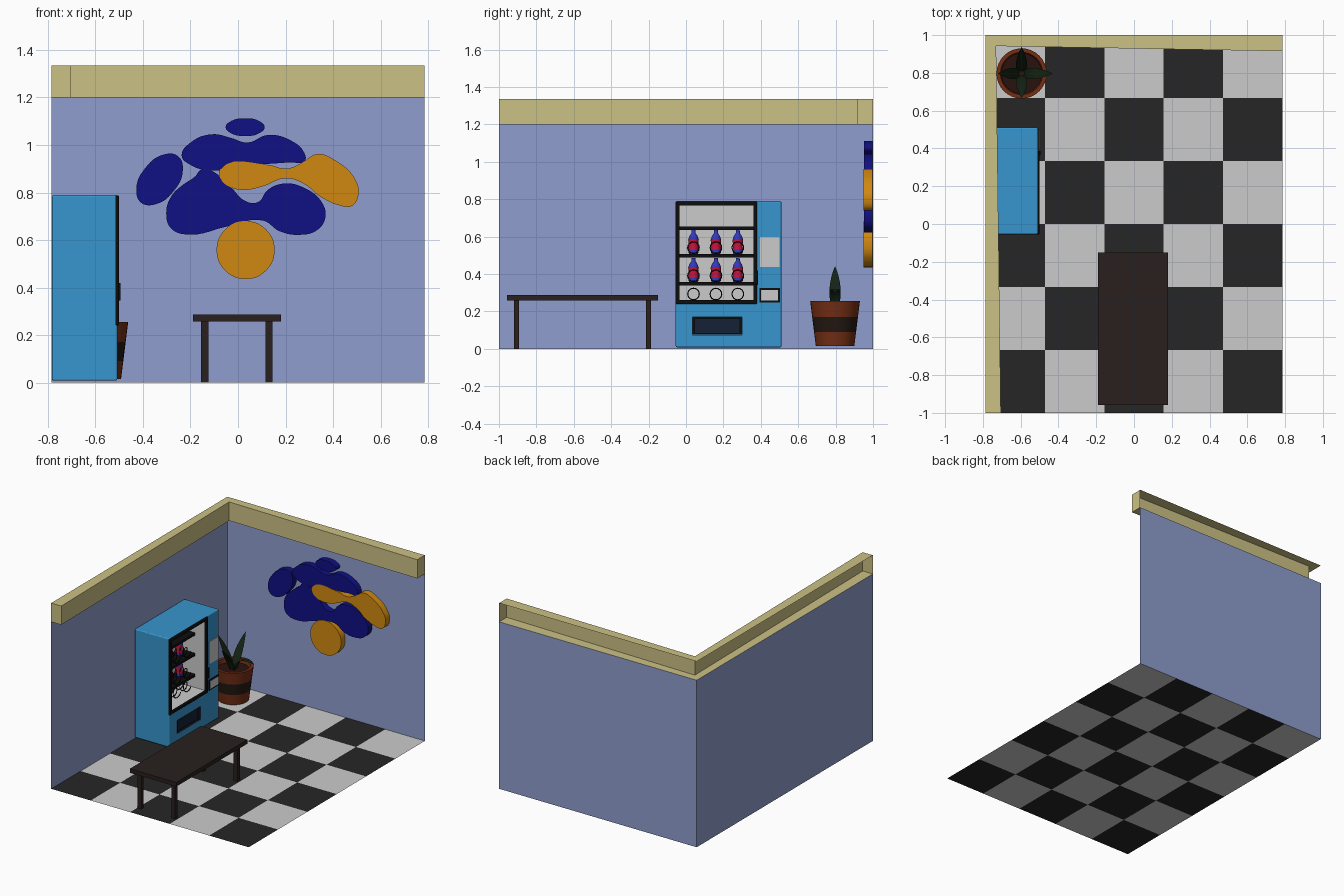
import bpy, bmesh, math
from mathutils import Vector

if "Cube" in bpy.data.objects:
    bpy.data.objects.remove(bpy.data.objects["Cube"])


def mat(name, *rgb):
    """Material from the seen 0-255 colour, lifted for shading and made linear."""
    m = bpy.data.materials.new(name)
    lin = [c / 255 / .88 for c in rgb]
    m.diffuse_color = [c / 12.92 if c < .04 else ((c + .055) / 1.055) ** 2.4 for c in lin] + [1]
    return m


LIGHT = mat("light_grey", 203, 203, 203)
LIGHT.diffuse_color = (.8, .8, .8, 1)
BLACK = mat("tile_black", 33, 33, 33)
WALL = mat("wall_blue", 126, 139, 181)
TRIM = mat("trim_cream", 179, 170, 117)
CYAN = mat("machine_blue", 48, 131, 181)
DARK = mat("near_black", 12, 12, 12)
NAVY = mat("slot_navy", 18, 29, 46)
WOOD = mat("dark_wood", 35, 28, 26)
CLAY = mat("clay", 102, 41, 18)
BAND = mat("pot_band", 31, 21, 16)
SOIL = mat("soil", 36, 16, 13)
LEAF = mat("leaf", 17, 30, 17)
INK = mat("art_blue", 14, 14, 117)
ORANGE = mat("art_orange", 183, 120, 15)
BOTTLE = mat("bottle_blue", 45, 50, 165)
RED = mat("label_red", 178, 18, 55)


def mesh(name, verts, faces, *mats):
    me = bpy.data.meshes.new(name)
    me.from_pydata(verts, [], faces)
    for m in mats:
        me.materials.append(m)
    ob = bpy.data.objects.new(name, me)
    bpy.context.collection.objects.link(ob)
    return ob


def box(name, lo, hi, m, bevel=0, tray=False):
    """Box from corner to corner; a tray has no +x side and faces inward."""
    v = [(x, y, z) for x in (lo[0], hi[0]) for y in (lo[1], hi[1]) for z in (lo[2], hi[2])]
    f = [(0, 1, 3, 2), (0, 4, 5, 1), (2, 3, 7, 6), (0, 2, 6, 4), (1, 5, 7, 3), (4, 6, 7, 5)]
    if tray:
        f = [q[::-1] for q in f[:5]]
    ob = mesh(name, v, f, m)
    if bevel:
        b = ob.modifiers.new("bevel", 'BEVEL')
        b.width, b.segments = bevel, 3
    return ob


def bake(ob):
    dg = bpy.context.evaluated_depsgraph_get()
    me = bpy.data.meshes.new_from_object(ob.evaluated_get(dg))
    ob.modifiers.clear()
    ob.data = me


def cut(ob, lo, hi):
    c = box("cutter", lo, hi, ob.data.materials[0])
    c.hide_render = True
    b = ob.modifiers.new("cut", 'BOOLEAN')
    b.operation, b.object, b.solver = 'DIFFERENCE', c, 'EXACT'
    bake(ob)
    bpy.data.objects.remove(c)


def lathe(name, prof, at, m, n=32):
    v = [(at[0] + r * math.cos(2 * math.pi * i / n), at[1] + r * math.sin(2 * math.pi * i / n), at[2] + z)
         for r, z in prof for i in range(n)]
    f = [(k * n + i, k * n + (i + 1) % n, (k + 1) * n + (i + 1) % n, (k + 1) * n + i)
         for k in range(len(prof) - 1) for i in range(n)]
    ob = mesh(name, v, f, m)
    bm = bmesh.new()
    bm.from_mesh(ob.data)
    bmesh.ops.remove_doubles(bm, verts=bm.verts, dist=1e-5)
    for fc in bm.faces:
        fc.smooth = True
    for e in bm.edges:
        if len(e.link_faces) == 2 and e.calc_face_angle(0) > .6:
            e.smooth = False
    bm.to_mesh(ob.data)
    bm.free()
    return ob


# Checkered floor
W, H = .785, 1.2
fv = [(-W + 2 * W * i / 5, -1 + j / 3, 0) for j in range(7) for i in range(6)]
ff = [(j * 6 + i, j * 6 + i + 1, j * 6 + i + 7, j * 6 + i + 6) for j in range(6) for i in range(5)]
floor = mesh("checkered_floor", fv, ff, BLACK, LIGHT)
for k, p in enumerate(floor.data.polygons):
    p.material_index = (k // 5 + k % 5) % 2

# Walls and the open-backed trim along their top
mesh("left_wall", [(-W, -1, 0), (-W, 1, 0), (-W, 1, H), (-W, -1, H)], [(0, 1, 2, 3)], WALL)
mesh("back_wall", [(-W, 1, 0), (W, 1, 0), (W, 1, H), (-W, 1, H)], [(0, 1, 2, 3)], WALL)
path = [(-W, -1), (-.705, -1), (-W, 1), (-.73, .942), (W, 1), (W, .915)]
tv = [(x, y, z) for x, y in path for z in (H, 1.335)]
tf = [(0, 2, 3, 1), (8, 9, 11, 10)]
for a in (0, 4):
    tf += [(a, a + 4, a + 6, a + 2), (a + 1, a + 3, a + 7, a + 5), (a + 2, a + 6, a + 7, a + 3)]
mesh("wall_trim", tv, tf, TRIM)

# Table
box("table_top", (-.19, -.957, .258), (.18, -.15, .287), WOOD)
for x in (-.14, .13):
    for y in (-.906, -.2):
        box("table_leg", (x - .015, y - .014, 0), (x + .015, y + .014, .259), WOOD)

# Vending machine cabinet with window cavity and dispenser slot
F = -.508
body = box("machine_body", (-.783, -.055, .008), (F, .51, .79), CYAN, .008)
bake(body)
cut(body, (-.72, -.04, .258), (-.4, .362, .768))
cut(body, (-.56, .035, .075), (-.4, .30, .17))
box("window_lining", (-.719, -.039, .259), (F, .361, .767), LIGHT, tray=True)
box("dispenser_lining", (-.559, .036, .076), (F, .299, .169), DARK, tray=True)
box("dispenser_flap", (-.54, .045, .083), (-.52, .29, .162), NAVY)
frame = box("window_frame", (-.518, -.056, .24), (-.501, .38, .788), DARK, .006)
bake(frame)
cut(frame, (-.6, -.036, .26), (-.4, .36, .766))
box("keypad_panel", (F - .002, .395, .437), (-.505, .5, .598), LIGHT)
box("coin_tray_border", (F - .002, .392, .248), (-.503, .503, .324), DARK)
box("coin_tray", (F - .002, .402, .258), (-.501, .493, .314), LIGHT)
box("door_handle", (F, .366, .345), (-.495, .386, .42), DARK, .003)

# Shelves, spiral feeders and bottles
for z in (.636, .489, .339):
    box("shelf", (-.718, -.038, z), (-.592, .36, z + .018), DARK)


def coil(y, z):
    cu = bpy.data.curves.new("spiral_feeder", 'CURVE')
    cu.dimensions, cu.bevel_depth, cu.bevel_resolution = '3D', .003, 0
    s = cu.splines.new('POLY')
    s.points.add(64)
    for i, p in enumerate(s.points):
        a = 2 * math.pi * i / 16
        p.co = (-.71 + .12 * i / 64, y + .031 * math.cos(a), z + .031 * math.sin(a), 1)
    cu.materials.append(DARK)
    bpy.context.collection.objects.link(bpy.data.objects.new("spiral_feeder", cu))


for y in (.04, .16, .277):
    for z in (.507, .357, .259):
        coil(y, z + .034)
        if z > .3:
            at = (-.665, y, z)
            lathe("bottle", [(0, 0), (.022, 0), (.027, .008), (.024, .045), (.027, .08), (.022, .095),
                             (.011, .112), (.010, .13), (0, .13)], at, BOTTLE, 16)
            lathe("bottle_label", [(.0275, .025), (.0255, .045), (.0285, .078)], at, RED, 16)

# Plant pot in three bands, with soil
P = (-.595, .797, 0)
R = lambda z: .103 + .03 * (z - .015) / .24
lathe("pot_base", [(0, .015), (R(.015), .015), (R(.09), .09)], P, CLAY)
lathe("pot_band", [(R(.09), .09), (R(.17), .17)], P, BAND)
lathe("pot_rim", [(R(.17), .17), (R(.255), .255), (.112, .255), (.106, .222)], P, CLAY)
lathe("pot_soil", [(.108, .225), (0, .228)], P, SOIL)


# Flat blade leaves arching outward in a cross
def leaf(angle, reach, tip, droop=0):
    d = Vector((math.cos(angle), math.sin(angle), 0))
    s = Vector((-d.y, d.x, 0))
    v = []
    for i in range(9):
        t = i / 8
        w = .03 * math.sin(math.pi * (.2 + .8 * t)) ** .8 if i < 8 else .001
        z = .22 + (tip - .22) * t + droop * 4 * t * (1 - t)
        c = Vector(P) + d * (.012 + (reach - .012) * t ** 1.4) + Vector((0, 0, z))
        v += [c - s * w, c + s * w]
    ob = mesh("plant_leaf", v, [(k, k + 1, k + 3, k + 2) for k in range(0, 16, 2)], LEAF)
    ob.data.polygons.foreach_set("use_smooth", [True] * 8)


leaf(0, .165, .30, .05)
leaf(math.pi / 2, .14, .44)
leaf(math.pi, .125, .44)
leaf(-math.pi / 2, .13, .41)


# Wall art: smooth closed outlines in (x, z), extruded off the back wall
def art(name, pts, m, depth):
    cu = bpy.data.curves.new(name, 'CURVE')
    cu.dimensions, cu.fill_mode, cu.extrude, cu.resolution_u = '2D', 'BOTH', depth / 2, 6
    s = cu.splines.new('BEZIER')
    s.bezier_points.add(len(pts) - 1)
    for b, (x, z) in zip(s.bezier_points, pts):
        b.co = (x, z, 0)
        b.handle_left_type = b.handle_right_type = 'AUTO'
    s.use_cyclic_u = True
    cu.materials.append(m)
    ob = bpy.data.objects.new(name, cu)
    ob.rotation_euler.x = math.pi / 2
    ob.location.y = .997 - depth / 2
    bpy.context.collection.objects.link(ob)


def oval(cx, cz, a, b, tilt=0):
    c, s = math.cos(tilt), math.sin(tilt)
    q = [(a * math.cos(k * math.pi / 4), b * math.sin(k * math.pi / 4)) for k in range(8)]
    return [(cx + u * c - v * s, cz + u * s + v * c) for u, v in q]


art("art_top_oval", oval(.03, 1.075, .082, .037), INK, .045)
art("art_left_oval", oval(-.33, .855, .125, .077, .9), INK, .045)
art("art_circle", oval(.032, .558, .122, .122), ORANGE, .047)
art("art_upper_blob", [(-.237, .955), (-.2, 1.01), (-.11, 1.045), (-.03, 1.03), (.04, 1.01), (.125, 1.042),
                       (.22, 1.02), (.28, .965), (.28, .932), (.22, .927), (.06, .915), (-.12, .893),
                       (-.2, .916)], INK, .045)
art("art_orange_blob", [(-.076, .895), (.13, .916), (.2, .9), (.26, .92), (.335, .962), (.406, .937),
                        (.49, .861), (.507, .79), (.478, .743), (.43, .745), (.343, .785), (.28, .835),
                        (.2, .86), (.11, .828), (.027, .811), (-.036, .824), (-.07, .853)], ORANGE, .047)
art("art_lower_blob", [(-.155, .897), (-.115, .893), (-.03, .822), (.035, .762), (.085, .76), (.125, .811),
                       (.196, .838), (.28, .819), (.352, .76), (.368, .697), (.335, .643), (.26, .622),
                       (.175, .637), (.105, .682), (-.05, .656), (-.2, .623), (-.28, .647), (-.302, .714),
                       (-.28, .785), (-.235, .83), (-.18, .868)], INK, .045)

for m in bpy.data.materials:
    if m.users and not m.is_grease_pencil:
        m.use_nodes = True
        m.node_tree.nodes["Principled BSDF"].inputs["Base Color"].default_value = m.diffuse_color
